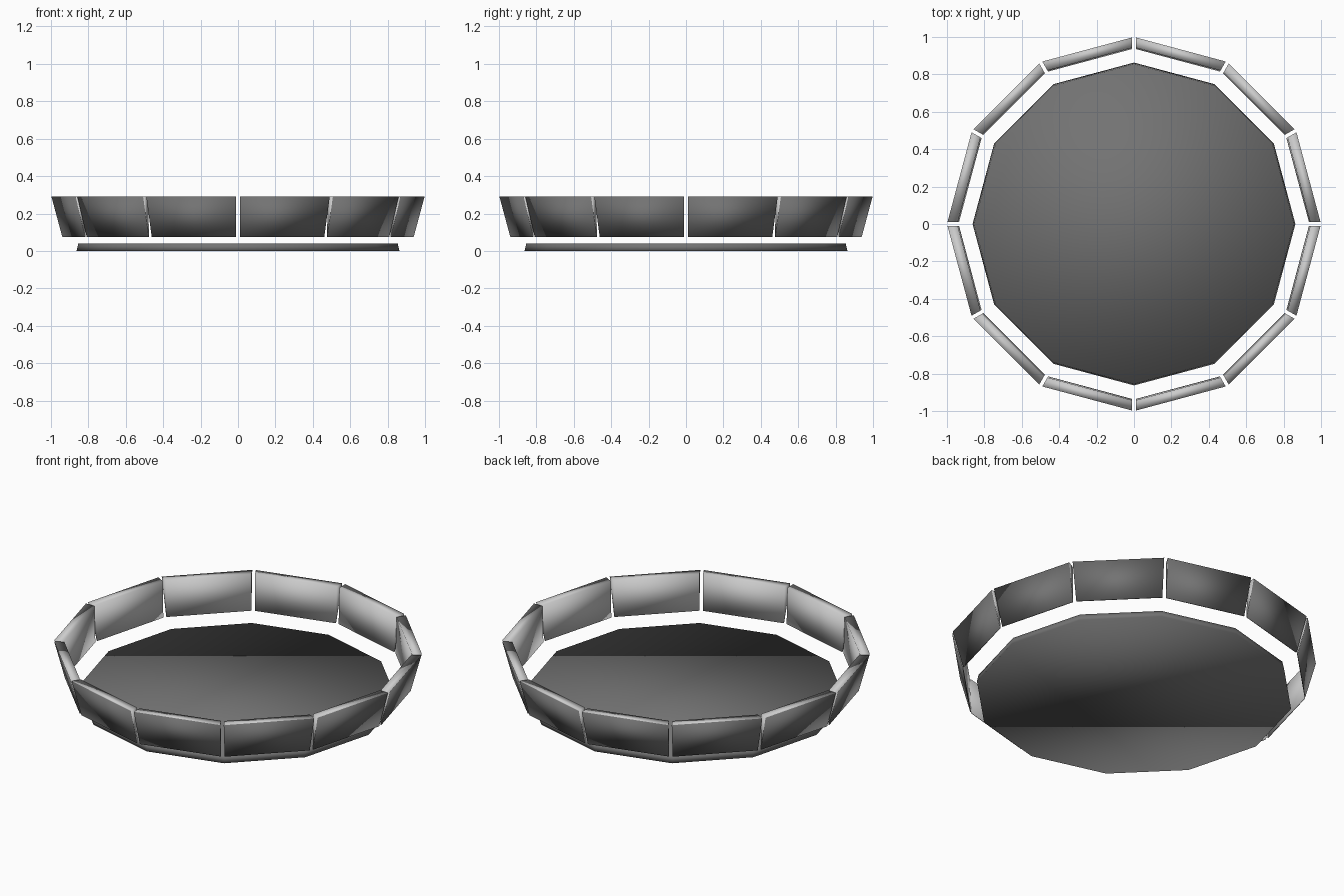
import bpy, bmesh
from math import sin, cos, radians
from mathutils import Vector

if "Cube" in bpy.data.objects:
    bpy.data.objects.remove(bpy.data.objects["Cube"])

SIDES = 12
GAP = 0.01           # gap at each panel end


def material(name, v):
    mat = bpy.data.materials.new(name)
    mat.diffuse_color = (v, v, v, 1)
    mat.use_nodes = True
    mat.node_tree.nodes["Principled BSDF"].inputs["Base Color"].default_value = mat.diffuse_color
    return mat


dark = material("dark_grey", 0.17)
light = material("light_grey", 0.8)


def make_object(name, verts, faces, mats, dark_faces=()):
    mesh = bpy.data.meshes.new(name)
    mesh.from_pydata(verts, [], faces)
    for m in mats:
        mesh.materials.append(m)
    for i in dark_faces:
        mesh.polygons[i].material_index = 1
    bm = bmesh.new()
    bm.from_mesh(mesh)
    bmesh.ops.recalc_face_normals(bm, faces=bm.faces)
    for f in bm.faces:
        f.smooth = True
    bm.to_mesh(mesh)
    bm.free()
    obj = bpy.data.objects.new(name, mesh)
    bpy.context.collection.objects.link(obj)
    return obj


def corner(i, r, z):
    a = radians(90 - 360 / SIDES * i)
    return Vector((r * cos(a), r * sin(a), z))


# base disc: twelve-sided plate, top a little smaller than bottom
ring = range(SIDES)
verts = [corner(i, 0.863, 0.0) for i in ring] + [corner(i, 0.854, 0.04) for i in ring]
faces = [list(ring), [SIDES + i for i in ring]]
faces += [[i, (i + 1) % SIDES, SIDES + (i + 1) % SIDES, SIDES + i] for i in ring]
make_object("base_plate", verts, faces, [dark])

# rim panels: tapered slabs leaning outwards, radius and height per section point
section = [(1.0, 0.29), (0.945, 0.29), (0.938, 0.075), (0.942, 0.075)]
n = len(section)
for k in ring:
    pts = []
    for side in (0, 1):
        for r, z in section:
            p, q = corner(k, r, z), corner(k + 1, r, z)
            if side:
                p, q = q, p
            pts.append(p + (q - p).normalized() * GAP)
    quads = [[i, (i + 1) % n, n + (i + 1) % n, n + i] for i in range(n)]
    # underside and outer face are dark, top and inner face light
    make_object(f"rim_panel_{k + 1}", pts,
                quads + [list(range(n)), list(range(n, 2 * n))], [light, dark], (2, 3))
